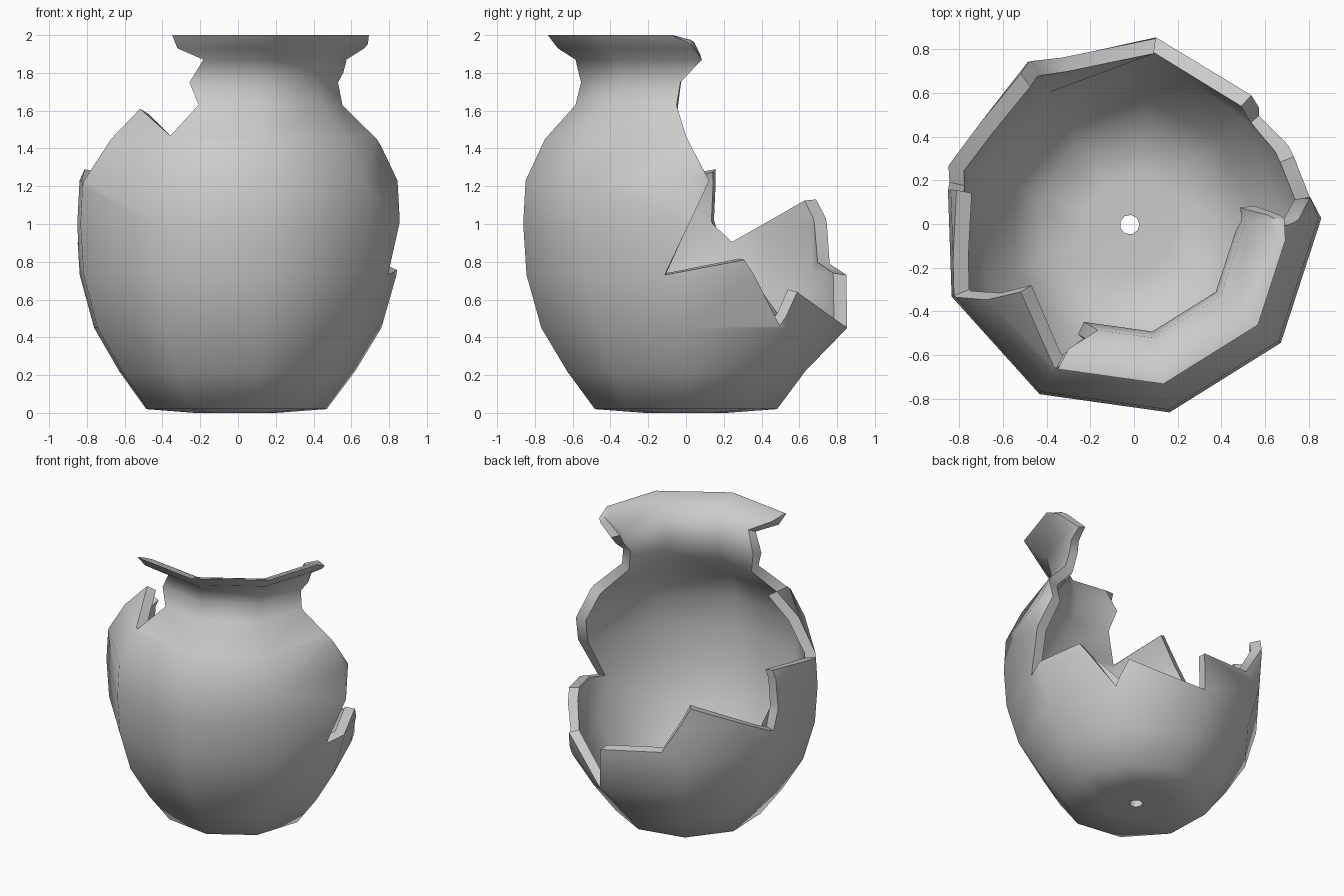
import bpy, bmesh
from math import sin, cos, radians, floor

if "Cube" in bpy.data.objects:
    bpy.data.objects.remove(bpy.data.objects["Cube"])

SIDES, START = 9, -278          # nine facets, seam at the back
STEP = 360 / SIDES
CX, CY = -0.02, -0.003

# rows: unrolled height v, outer radius, outer z, inner radius, inner z
ROWS = [(-.10, .045, 0, .045, .06), (-.05, .22, 0, .22, .06),
        (0, .49, .02, .44, .07), (.22, .64, .22, .57, .24),
        (.45, .78, .45, .71, .47), (.73, .86, .73, .79, .74),
        (1.0, .878, 1.0, .80, 1.0), (1.23, .865, 1.23, .79, 1.22),
        (1.45, .76, 1.45, .69, 1.42), (1.63, .595, 1.63, .535, 1.60),
        (1.75, .565, 1.75, .50, 1.75), (1.87, .595, 1.87, .53, 1.90),
        (1.93, .69, 1.93, .64, 1.965), (2.0, .745, 2.0, .725, 2.0)]

# unrolled outline of the surviving wall: angle in degrees, height
OUTLINE = [(-278, -.1), (82, -.1), (82, .45), (47, .64), (40, .46),
           (22.5, .81), (-8, .73), (9, 1.23), (0, 1.47), (-5, 1.63),
           (-3, 1.75), (9, 1.87), (2.5, 1.95), (-6, 2), (-116.3, 2),
           (-116, 1.93), (-106.5, 1.87), (-115, 1.75), (-109, 1.63),
           (-117, 1.47), (-148, 1.61), (-158, 1.2), (-191, 1.29),
           (-190, 1.02), (-193, .87), (-234, 1.13), (-248, .79),
           (-278, .73), (-278, .45)]


def roll(u, v, inner):
    """Unrolled wall position to a point on the nine-sided pot."""
    k = 3 if inner else 1
    v = min(max(v, ROWS[0][0]), ROWS[-1][0])
    for a, b in zip(ROWS, ROWS[1:]):
        if v <= b[0] + 1e-6:
            t = (v - a[0]) / (b[0] - a[0])
            r, z = (a[i] + (b[i] - a[i]) * t for i in (k, k + 1))
            break
    # the broken lip at the back is splayed outward
    if abs((u - START + 180) % 360 - 180) < .1 and abs(v - .45) < .01:
        r += .085
    f = (u - START) / STEP
    i = floor(f + 1e-5)
    t = f - i
    a, b = radians(START + i * STEP), radians(START + (i + 1) * STEP)
    return (CX + r * (cos(a) * (1 - t) + cos(b) * t),
            CY + r * (sin(a) * (1 - t) + sin(b) * t), z)


def cut(bm, co, no):
    bmesh.ops.bisect_plane(bm, geom=bm.verts[:] + bm.edges[:] + bm.faces[:],
                           dist=1e-5, plane_co=co, plane_no=no)


# flat sheet, sliced along every facet corner and every ring
bm = bmesh.new()
SC = .01
bm.faces.new([bm.verts.new((u * SC, v, 0)) for u, v in OUTLINE])
for i in range(1, SIDES):
    cut(bm, ((START + i * STEP) * SC, 0, 0), (1, 0, 0))
for row in ROWS[1:-1]:
    cut(bm, (0, row[0], 0), (0, 1, 0))

# roll the sheet up into the outer wall and close the seam
inside = {}
for v in bm.verts:
    u, h = v.co.x / SC, v.co.y
    v.co = roll(u, h, False)
    inside[v] = roll(u, h, True)
bmesh.ops.remove_doubles(bm, verts=bm.verts[:], dist=1e-4)

# inner wall and broken edge
outer = bm.verts[:]
faces = bm.faces[:]
border = [e for e in bm.edges if e.is_boundary]
twin = {v: bm.verts.new(inside[v]) for v in outer}
for f in faces:
    bm.faces.new([twin[v] for v in reversed(f.verts)])
for e in border:
    a, b = e.verts
    bm.faces.new((a, b, twin[b], twin[a]))
bmesh.ops.triangulate(bm, faces=[f for f in bm.faces if len(f.verts) > 4])
bmesh.ops.recalc_face_normals(bm, faces=bm.faces[:])

mesh = bpy.data.meshes.new("broken_pot")
bm.to_mesh(mesh)
bm.free()
pot = bpy.data.objects.new("broken_pot", mesh)
bpy.context.collection.objects.link(pot)
bpy.context.view_layer.objects.active = pot
pot.select_set(True)
bpy.ops.object.shade_smooth_by_angle(angle=radians(60))
